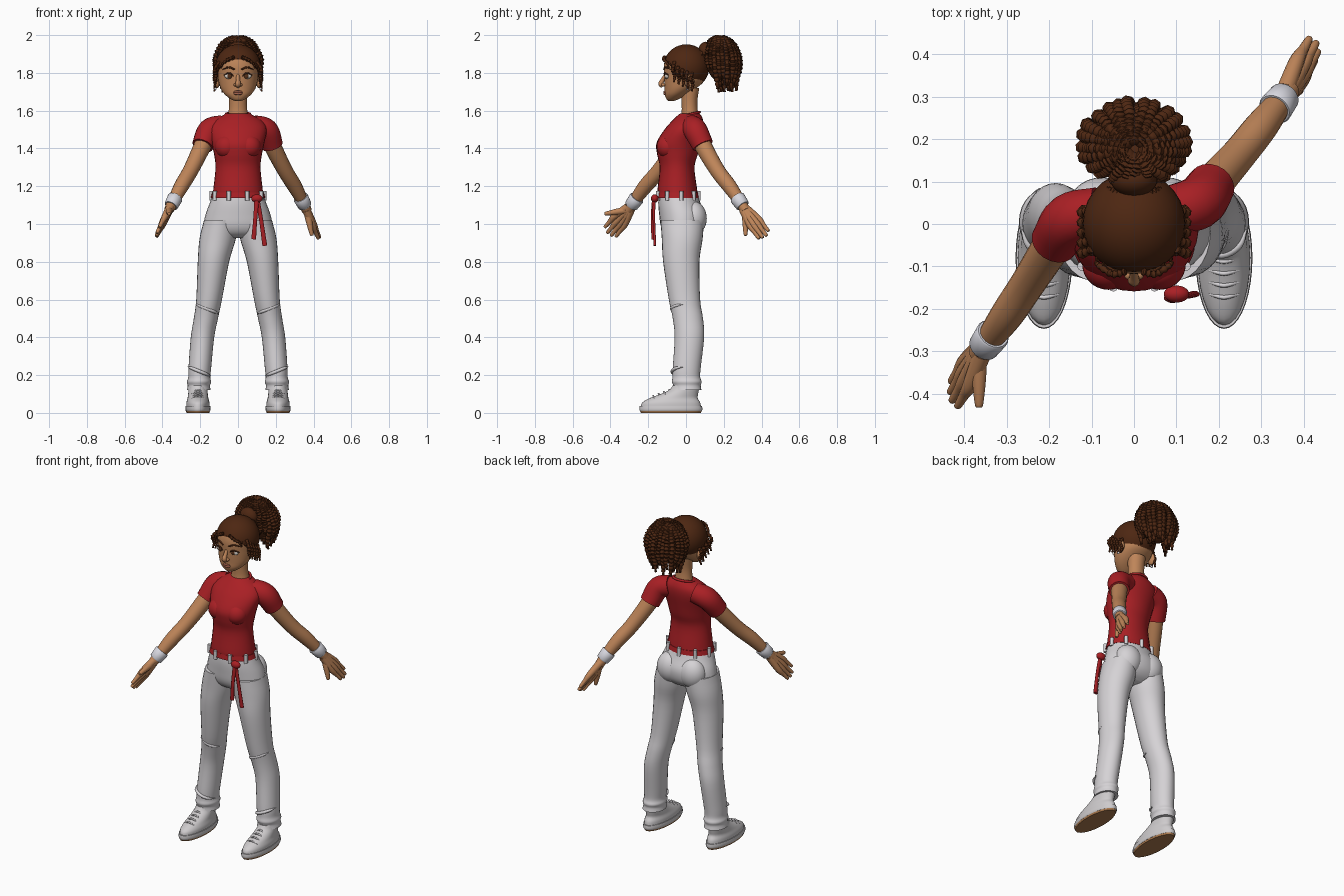
import bpy, bmesh, math, random
from mathutils import Vector, Matrix

random.seed(4)
if "Cube" in bpy.data.objects:
    bpy.data.objects.remove(bpy.data.objects["Cube"])


def paint(name, r, g, b):
    m = bpy.data.materials.new(name)
    m.use_nodes = True
    m.diffuse_color = (r, g, b, 1)
    m.node_tree.nodes["Principled BSDF"].inputs["Base Color"].default_value = (r, g, b, 1)
    return m


SKIN = paint("warm skin", .52, .235, .1)
RED = paint("shirt red", .4, .014, .018)
WHITE = paint("trouser white", .67, .65, .67)
SHOE = paint("shoe white", .62, .6, .61)
BAND = paint("wristband white", .68, .68, .74)
HAIR = paint("hair brown", .075, .02, .006)
TAN = paint("sole tan", .42, .2, .08)
EYE = paint("eye white", .7, .66, .6)
IRIS = paint("iris brown", .09, .03, .01)
LIP = paint("lip brown", .4, .13, .075)


def finish(name, bm, mat, angle=50):
    bmesh.ops.recalc_face_normals(bm, faces=bm.faces)
    me = bpy.data.meshes.new(name)
    bm.to_mesh(me)
    bm.free()
    me.materials.append(mat)
    me.shade_smooth()
    me.set_sharp_from_angle(angle=math.radians(angle))
    ob = bpy.data.objects.new(name, me)
    bpy.context.collection.objects.link(ob)
    return ob


def smooth(pts, k):
    """Catmull-Rom through rows of numbers, radii included."""
    pts = [Vector(p) for p in pts]
    ext = [2 * pts[0] - pts[1]] + pts + [2 * pts[-1] - pts[-2]]
    out = []
    for a, b, c, d in zip(ext, ext[1:], ext[2:], ext[3:]):
        for i in range(k):
            t = i / k
            out.append(b + (c - a) * t / 2 + (a * 2 - b * 5 + c * 4 - d) * t * t / 2
                       + (b * 3 - a - c * 3 + d) * t ** 3 / 2)
    return out + [pts[-1]]


def skin_rings(name, rings, mat):
    bm = bmesh.new()
    rows = [[bm.verts.new(p) for p in ring] for ring in rings]
    n = len(rows[0])
    for a, b in zip(rows, rows[1:]):
        for i in range(n):
            j = (i + 1) % n
            bm.faces.new((a[i], a[j], b[j], b[i]))
    bm.faces.new(rows[0])
    bm.faces.new(rows[-1])
    return finish(name, bm, mat)


def loft(name, rows, mat, k=4, n=28):
    """Stack level ellipses given as x, y, z, half width, half depth."""
    turn = [math.tau * i / n for i in range(n)]
    return skin_rings(name, [[(x + rx * math.cos(a), y + ry * math.sin(a), z) for a in turn]
                             for x, y, z, rx, ry in map(tuple, smooth_rows(rows, k))], mat)


def smooth_rows(rows, k):
    return smooth(rows, k) if k > 1 else [Vector(r) for r in rows]


def tube(name, pts, mat, k=4, n=12):
    """Sweep a circle along points given as x, y, z, radius."""
    path = smooth_rows(pts, k)
    pos = [p.xyz for p in path]
    side, last, rings = None, None, []
    for i, c in enumerate(pos):
        d = (pos[min(i + 1, len(pos) - 1)] - pos[max(i - 1, 0)]).normalized()
        side = d.orthogonal().normalized() if side is None else last.rotation_difference(d) @ side
        last, up = d, d.cross(side)
        rings.append([c + path[i][3] * (side * math.cos(a) + up * math.sin(a))
                      for a in (math.tau * j / n for j in range(n))])
    return skin_rings(name, rings, mat)


def ball(name, at, size, mat, cut=None, turn=0):
    bm = bmesh.new()
    bmesh.ops.create_uvsphere(bm, u_segments=28, v_segments=18, radius=1)
    bm.transform(Matrix.Translation(at) @ Matrix.Rotation(turn, 4, 'X') @ Matrix.Diagonal((*size, 1)))
    if cut:
        bmesh.ops.bisect_plane(bm, geom=bm.verts[:] + bm.edges[:] + bm.faces[:],
                               plane_co=cut[0], plane_no=cut[1], clear_inner=True)
    return finish(name, bm, mat)


# Shirt body, neck and collar
loft("shirt_body", [(0, -.045, 1.165, .133, .106), (0, -.046, 1.19, .13, .104), (0, -.047, 1.3, .119, .092),
                    (0, -.045, 1.37, .127, .108), (0, -.04, 1.43, .14, .116), (0, -.012, 1.5, .152, .102),
                    (0, .008, 1.545, .13, .083), (0, .018, 1.575, .08, .062), (0, .02, 1.585, .062, .05)], RED)
for s in (1, -1):
    ball("shirt_chest", (s * .06, -.095, 1.41), (.062, .06, .062), RED)
loft("neck", [(0, .02, 1.54, .062, .052), (0, .02, 1.595, .05, .043), (0, .018, 1.65, .047, .042),
              (0, .02, 1.72, .052, .05)], SKIN)
tube("collar", [(.064 * math.cos(a), .018 + .054 * math.sin(a), 1.58 + .012 * math.sin(a), .007)
                for a in (math.tau * i / 24 for i in range(25))], RED, 1, 8)

# Trousers, belt and belt loops
loft("trouser_hips", [(0, -.044, 1.17, .128, .1), (0, -.035, 1.11, .15, .112), (0, -.02, 1.05, .172, .122),
                      (0, -.018, .99, .182, .115), (0, -.02, .95, .165, .09), (0, -.02, .925, .11, .05)], WHITE)
loft("red_belt", [(0, -.044, 1.138, .144, .112), (0, -.044, 1.166, .137, .107)], RED, 1, 40)
for i in range(9):
    a = math.tau * (i + .25) / 9
    c = (.142 * math.cos(a), -.044 + .111 * math.sin(a))
    tube("belt_loop", [(*c, 1.125, .011), (*c, 1.176, .011)], WHITE, 1, 8)
for s in (1, -1):
    ball("trouser_seat", (s * .075, .04, 1.03), (.08, .07, .09), WHITE)
    loft("trouser_leg", [(s * .09, -.02, 1.02, .09, .115), (s * .108, -.02, .92, .096, .108),
                         (s * .13, -.025, .8, .083, .096), (s * .153, -.008, .6, .068, .083),
                         (s * .17, .01, .5, .064, .08), (s * .188, .018, .4, .062, .078),
                         (s * .202, .004, .24, .06, .074), (s * .205, .002, .19, .058, .073),
                         (s * .206, .004, .165, .064, .079), (s * .207, .005, .145, .059, .073),
                         (s * .208, .006, .12, .063, .076)], WHITE)
    # Gathered folds at knee and hem
    for z, x, y in ((.55, .162, .0), (.22, .204, .002)):
        tube("trouser_fold", [(s * (x + .062 * math.cos(a)), y + .075 * math.sin(a), z + .025 * math.cos(a), r)
                              for a, r in ((-2.9, .002), (-2.2, .008), (-1.5, .009), (-.8, .008), (-.2, .002))],
             WHITE)

# Shoes
for s in (1, -1):
    x = s * .212
    loft("shoe_tread", [(x, -.08, 0, .06, .158), (x, -.08, .012, .064, .164)], TAN, 1, 36)
    loft("shoe_sole", [(x, -.08, .01, .064, .164), (x, -.08, .018, .067, .167), (x, -.08, .036, .065, .165)],
         SHOE, 2, 36)
    loft("shoe_upper", [(x, -.08, .03, .062, .16), (x, -.078, .055, .061, .153), (x, -.065, .078, .055, .127),
                        (x, -.035, .1, .052, .099), (x, -.01, .122, .05, .078), (x, .0, .145, .048, .07)], SHOE)
    for i in range(4):
        y, z = -.165 + .028 * i, .09 + .011 * i
        tube("shoe_lace", [(x - .034, y, z - .016, .004), (x, y - .008, z, .005),
                           (x + .034, y, z - .016, .004)], WHITE, 4, 8)

# Hanging sash
ball("sash_knot", (.1, -.165, 1.135), (.03, .02, .022), RED)
for x, y, z in ((.083, -.175, .92), (.142, -.165, .885)):
    sash = tube("sash_tail", [(.1, -.17, 1.14, .013), ((.1 + x) / 2, y - .008, 1.03, .011), (x, y, z, .013)], RED)
    for v in sash.data.vertices:
        v.co.y = y + (v.co.y - y) * .6

# Arms: one trails backward, the other reaches forward
arms = [(1, [(.08, .03, 1.52), (.15, .05, 1.495), (.182, .09, 1.415), (.248, .165, 1.285),
             (.3, .23, 1.2), (.345, .288, 1.115), (.365, .315, 1.07)],
         [(.425, .385, .925), (.432, .405, .93), (.428, .425, .94), (.412, .435, .965)], (.39, .315, .945)),
        (-1, [(-.08, .03, 1.52), (-.15, .01, 1.495), (-.187, -.042, 1.415), (-.25, -.14, 1.285),
              (-.3, -.215, 1.2), (-.345, -.277, 1.115), (-.365, -.305, 1.075)],
         [(-.43, -.37, .935), (-.432, -.395, .94), (-.428, -.415, .955), (-.415, -.428, .985)],
         (-.365, -.425, 1.055))]
for s, path, tips, thumb in arms:
    side = "left" if s > 0 else "right"
    tube(side + "_sleeve", [(*p, r) for p, r in zip(path[:3], (.058, .063, .057))], RED, 5, 20)
    tube(side + "_arm", [(*p, r) for p, r in zip(path[1:], (.045, .046, .041, .039, .03, .026))], SKIN, 5, 18)
    w = Vector(path[5])
    d = (Vector(path[5]) - Vector(path[4])).normalized()
    tube(side + "_wristband", [(*(w + d * t), r) for t, r in
                               ((-.034, .038), (-.03, .041), (.022, .037), (.026, .034))], BAND, 1, 20)
    wrist = Vector(path[6])
    mid = sum((Vector(t) for t in tips), Vector()) / 4
    for t in tips:
        t = Vector(t)
        spread = (t - mid) * .9
        knuckle = wrist.lerp(mid, .5) + spread
        tube(side + "_finger", [(*(wrist - d * .01 + spread * .3), .022), (*knuckle, .018),
                                (*knuckle.lerp(t, .5), .0125), (*t, .009), (*(t + (t - knuckle) * .05), .004)], SKIN)
    thumb = Vector(thumb)
    tube(side + "_thumb", [(*wrist, .02), (*wrist.lerp(thumb, .5), .017),
                           (*thumb, .01), (*(thumb + (thumb - wrist) * .05), .004)], SKIN)

# Head and face
loft("head", [(0, -.078, 1.652, .018, .016), (0, -.07, 1.662, .04, .034), (0, -.054, 1.685, .069, .058),
              (0, -.032, 1.715, .09, .081), (0, -.012, 1.75, .102, .103), (0, -.004, 1.79, .108, .112),
              (0, 0, 1.84, .112, .117), (0, 0, 1.89, .098, .102), (0, 0, 1.93, .06, .065)], SKIN, 4, 36)
tube("nose", [(0, -.108, 1.79, .009), (0, -.124, 1.762, .011), (0, -.133, 1.742, .0145),
              (0, -.122, 1.73, .012)], SKIN)
for z, r in ((1.7, .0055), (1.691, .0065)):
    tube("lip", [(-.033, -.095, 1.7, .001), (-.015, -.111, z, r), (0, -.114, z, r), (.015, -.111, z, r),
                 (.033, -.095, 1.7, .001)], LIP, 4, 8)
for s in (1, -1):
    ball("nostril_wing", (s * .013, -.12, 1.737), (.01, .011, .009), SKIN)
    ball("ear", (s * .11, .018, 1.755), (.014, .026, .036), SKIN)
    ball("earring", (s * .12, .008, 1.716), (.007, .007, .007), BAND)
    ball("eyeball", (s * .046, -.1, 1.783), (.025, .013, .015), EYE)
    ball("iris", (s * .044, -.109, 1.783), (.0125, .006, .0135), IRIS)
    tube("eyelash", [(s * .02, -.11, 1.78, .002), (s * .045, -.114, 1.799, .0045),
                     (s * .075, -.094, 1.788, .003)], HAIR, 4, 8)
    tube("eyebrow", [(s * .018, -.117, 1.818, .004), (s * .05, -.107, 1.83, .005),
                     (s * .083, -.081, 1.817, .002)], HAIR, 4, 8)

# Hair drawn back over the skull, open around the face
ball("hair_cap", (0, .002, 1.832), (.121, .122, .119), HAIR, ((0, -.11, 1.868), (0, .75, .66)))


def ringlet(name, pts, beads=3):
    """A lock whose thickness swells and pinches along its length."""
    path = smooth(pts, 8)
    tube(name, [(p[0], p[1], p[2], p[3] * (1 + .28 * math.sin(i * 6 / beads))) for i, p in enumerate(path)],
         HAIR, 1, 7)


# Swept strands over the cap, and loose curls by the temples
for i in range(15):
    a = math.pi * (i + .5) / 15
    x = math.cos(a)
    tube("swept_strand", [(.115 * x, -.035 - .075 * math.sin(a), 1.785 + .085 * math.sin(a), .006),
                          (.105 * x, .0, 1.84 + .085 * math.sin(a), .009),
                          (.06 * x, .085, 1.88 + .04 * math.sin(a), .007)], HAIR, 5, 6)
for s in (1, -1):
    for i in range(5):
        y = -.06 + .024 * i
        z = 1.86 - .012 * i
        ringlet("temple_curl", [(s * .1, y, z, .008), (s * .123, y - .01, z - .04, .01),
                                (s * .118, y, z - .075, .009), (s * .126, y - .004, z - .11, .004)])
    ringlet("brow_curl", [(s * .02, -.112, 1.885, .008), (s * .05, -.118, 1.872, .008),
                          (s * .08, -.1, 1.85, .007), (s * .09, -.09, 1.825, .004)])

# High ponytail: a core wrapped in falling ringlets
ball("ponytail_core", (0, .182, 1.865), (.093, .078, .118), HAIR, turn=.15)
ball("hair_tie", (0, .105, 1.915), (.055, .04, .05), HAIR)
for layer, count in ((1, 24), (.85, 18), (.55, 11)):
    for i in range(count):
        a = math.tau * (i + random.random() * .5) / count
        stop = random.uniform(2.15, 2.7) if math.sin(a) > -.5 else 1.9
        pts = []
        for j in range(7):
            t = .15 + (stop - .15) * j / 6
            r = layer * math.sin(min(t, 2.3)) + .05
            z = 1.865 + (.122 * math.cos(t) if t < 1.57 else -.15 * (t - 1.57))
            pts.append((.112 * r * math.cos(a) + random.uniform(-.006, .006),
                        .178 + .092 * r * math.sin(a) + .018 * j / 6, z, .0135 if j < 6 else .006))
        ringlet("ponytail_ringlet", pts)
